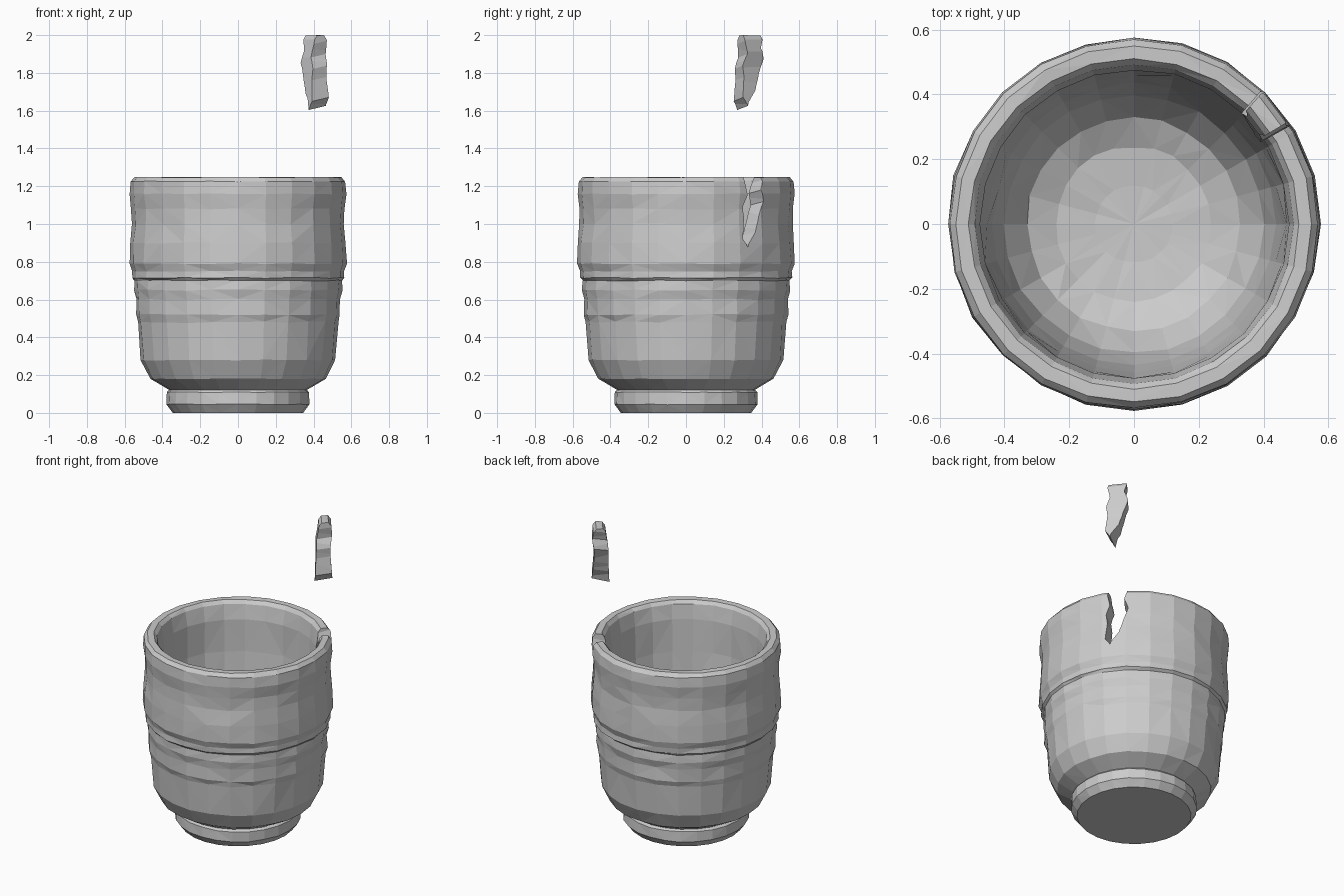
import bpy, bmesh, math, random
from mathutils import Vector

if "Cube" in bpy.data.objects:
    bpy.data.objects.remove(bpy.data.objects["Cube"])

random.seed(4)
SIDES = 24
LIFT = 0.75


def make_object(name, bm):
    bmesh.ops.recalc_face_normals(bm, faces=bm.faces)
    mesh = bpy.data.meshes.new(name)
    bm.to_mesh(mesh)
    bm.free()
    obj = bpy.data.objects.new(name, mesh)
    bpy.context.collection.objects.link(obj)
    return obj


def polar(r, deg, z):
    a = math.radians(deg)
    return Vector((r * math.cos(a), r * math.sin(a), z))


def boolean(obj, cutter, operation):
    mod = obj.modifiers.new("cut", 'BOOLEAN')
    mod.operation = operation
    mod.solver = 'EXACT'
    mod.object = cutter
    bpy.context.view_layer.update()
    graph = bpy.context.evaluated_depsgraph_get()
    mesh = bpy.data.meshes.new_from_object(obj.evaluated_get(graph))
    obj.modifiers.clear()
    obj.data = mesh


# Cup: closed lathe profile (radius, height, hand-made wobble)
profile = [
    (0.345, 0.0, 0), (0.38, 0.045, .002), (0.378, 0.11, .002), (0.365, 0.122, 0),
    (0.465, 0.18, .002), (0.515, 0.28, .002), (0.53, 0.48, .004), (0.541, 0.52, .004),
    (0.54, 0.60, .004), (0.55, 0.65, .004), (0.549, 0.70, .003), (0.562, 0.715, .003),
    (0.561, 0.75, .003), (0.575, 0.79, .003), (0.572, 0.90, .004), (0.562, 1.0, .004),
    (0.564, 1.08, .004), (0.573, 1.16, .003), (0.569, 1.225, .002), (0.55, 1.248, .002),
    (0.51, 1.247, .002), (0.492, 1.225, .002), (0.477, 1.13, .003), (0.472, 0.92, .005),
    (0.457, 0.70, .005), (0.435, 0.50, .005), (0.40, 0.35, .005), (0.33, 0.245, .005),
    (0.24, 0.20, .005), (0.12, 0.185, .002),
]
bm = bmesh.new()
rings = []
for r, z, w in profile:
    rings.append([bm.verts.new(polar(r + random.uniform(-w, w), 360 * i / SIDES,
                                     z + random.uniform(-w, w)))
                  for i in range(SIDES)])
for a, b in zip(rings, rings[1:]):
    for i in range(SIDES):
        j = (i + 1) % SIDES
        bm.faces.new((a[i], a[j], b[j], b[i]))
bm.faces.new(rings[0])
centre = bm.verts.new((0, 0, 0.183))
for i in range(SIDES):
    bm.faces.new((rings[-1][i], rings[-1][(i + 1) % SIDES], centre))
bmesh.ops.triangulate(bm, faces=bm.faces)
cup = make_object("cup", bm)

# Crack cutter: jagged outline (degrees, height) swept radially through the wall
crack = [(46, 1.35), (46, 1.235), (44.3, 1.18), (46.7, 1.12), (43, 1.02), (41, 0.96),
         (35, 0.875), (31.9, 0.92), (33, 1.03), (32.2, 1.09), (34.8, 1.15),
         (33.3, 1.22), (33.3, 1.35)]
bm = bmesh.new()
inner = [bm.verts.new(polar(0.40, d + (1.5 if d < 36 else -1.5), z - 0.035)) for d, z in crack]
outer = [bm.verts.new(polar(0.62, d, z + 0.01)) for d, z in crack]
for i in range(len(crack)):
    j = (i + 1) % len(crack)
    bm.faces.new((inner[i], inner[j], outer[j], outer[i]))
bm.faces.new(inner)
bm.faces.new(outer)
bmesh.ops.triangulate(bm, faces=bm.faces)
cutter = make_object("crack_cutter", bm)
cutter.hide_render = True

# Broken shard: the piece removed from the rim, floating above its notch
shard = bpy.data.objects.new("shard", cup.data.copy())
bpy.context.collection.objects.link(shard)
boolean(shard, cutter, 'INTERSECT')
boolean(cup, cutter, 'DIFFERENCE')
top = max(v.co.z for v in shard.data.vertices)
for v in shard.data.vertices:
    v.co.z += 2.0 - top
bpy.data.objects.remove(cutter)
